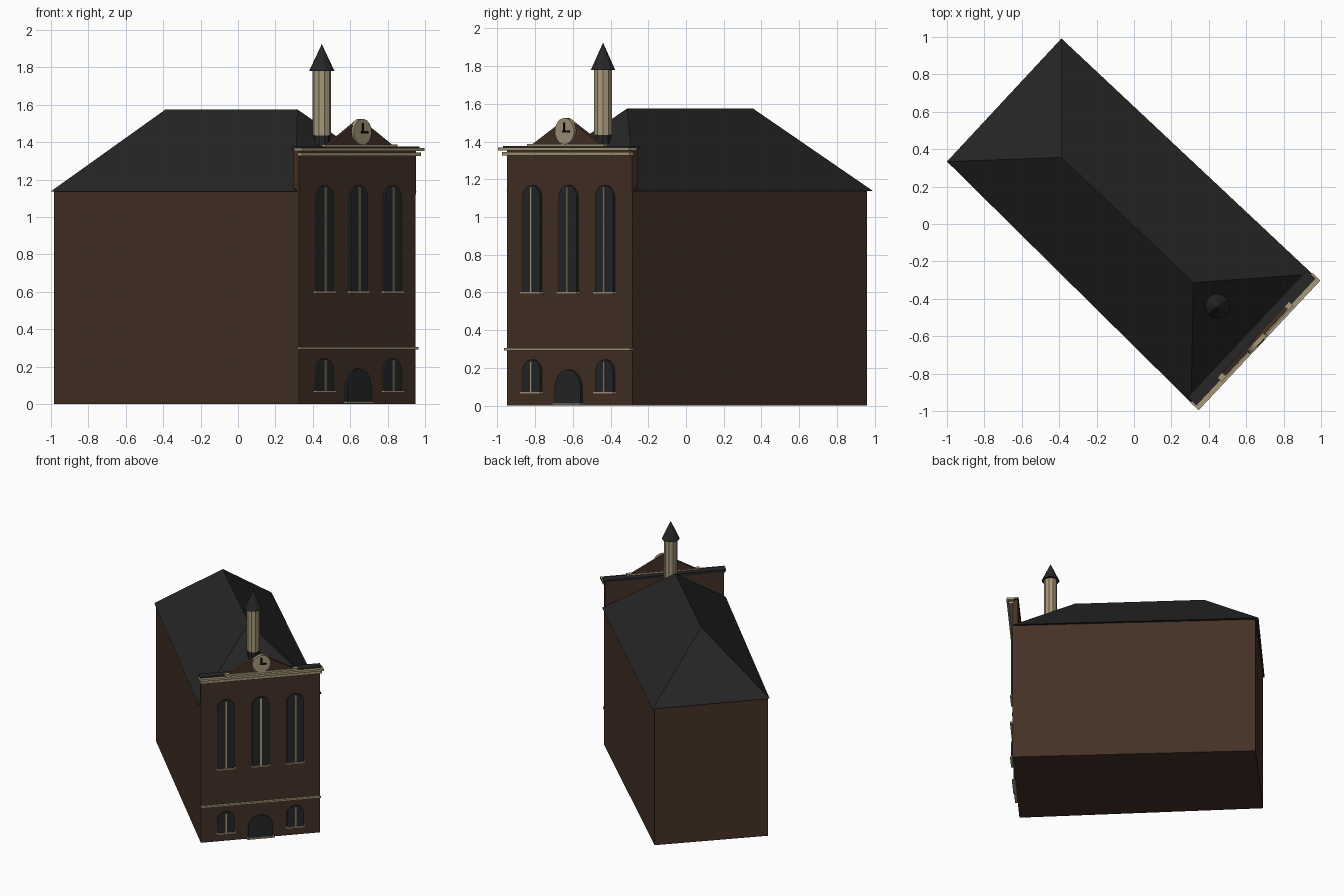
import bpy, math
from mathutils import Matrix

if "Cube" in bpy.data.objects:
    bpy.data.objects.remove(bpy.data.objects["Cube"])


def mat(name, r, g, b):
    m = bpy.data.materials.new(name)
    m.diffuse_color = (r, g, b, 1)
    m.use_nodes = True
    m.node_tree.nodes["Principled BSDF"].inputs["Base Color"].default_value = m.diffuse_color
    return m


BRICK = mat("brown_brick", 0.058, 0.030, 0.019)
SLATE = mat("dark_slate", 0.019, 0.019, 0.019)
STONE = mat("tan_stone", 0.38, 0.31, 0.195)
GLASS = mat("dark_glass", 0.017, 0.020, 0.021)
BLACK = mat("black_iron", 0.004, 0.004, 0.004)

# Facade frame: x runs along the facade, -y points out of it
FACADE = Matrix.Translation((0.6375, -0.6175, 0)) @ Matrix.Rotation(math.radians(46.8), 4, 'Z')


def mesh(name, verts, faces, material, frame=Matrix()):
    me = bpy.data.meshes.new(name)
    me.from_pydata(verts, [], faces)
    me.transform(frame)
    me.materials.append(material)
    ob = bpy.data.objects.new(name, me)
    bpy.context.collection.objects.link(ob)
    return ob


def loft(name, a, b, material, frame=Matrix()):
    """Closed solid between two rings of equal length."""
    n = len(a)
    faces = [tuple(reversed(range(n))), tuple(range(n, 2 * n))]
    faces += [(i, (i + 1) % n, n + (i + 1) % n, n + i) for i in range(n)]
    return mesh(name, a + b, faces, material, frame)


def plate(name, outline, v0, v1, material):
    """Outline (u, z), counter-clockwise, standing out of the facade from v0 to v1."""
    return loft(name, [(u, -v0, z) for u, z in outline],
                [(u, -v1, z) for u, z in outline], material, FACADE)


def bar(name, u0, u1, z0, z1, v0, v1, material):
    return plate(name, [(u0, z0), (u1, z0), (u1, z1), (u0, z1)], v0, v1, material)


def arch(u, width, z0, z1, steps=10):
    r = width / 2
    return [(u - r, z0), (u + r, z0)] + [
        (u + r * math.cos(math.pi * i / steps), z1 - r + r * math.sin(math.pi * i / steps))
        for i in range(steps + 1)]


def circle(cx, cy, r, n, z):
    return [(cx + r * math.cos(2 * math.pi * i / n), cy + r * math.sin(2 * math.pi * i / n), z)
            for i in range(n)]


# Main hall
plan = [(0.325, -0.95), (0.95, -0.285), (-0.385, 0.96), (-0.985, 0.335)]
loft("hall_walls", [(x, y, 0) for x, y in plan], [(x, y, 1.14) for x, y in plan], BRICK)

# Hipped roof
eaves = [(0.305, -0.955, 1.138), (0.955, -0.268, 1.138), (-0.388, 0.992, 1.138), (-1.0, 0.334, 1.138)]
ridge = [(0.318, -0.313, 1.575), (-0.388, 0.356, 1.575)]
mesh("hip_roof", eaves + ridge,
     [(0, 1, 4), (1, 2, 5, 4), (2, 3, 5), (3, 0, 4, 5), (3, 2, 1, 0)], SLATE)

# Raised facade wall, cornices and belt course
bar("parapet", -0.456, 0.456, 1.12, 1.36, -0.04, 0.001, BRICK)
bar("parapet_cap", -0.465, 0.465, 1.36, 1.378, -0.045, 0.02, SLATE)
bar("lower_cornice", -0.465, 0.465, 1.326, 1.345, 0, 0.03, STONE)
bar("upper_cornice", -0.476, 0.476, 1.353, 1.37, -0.015, 0.046, STONE)
bar("belt_course", -0.459, 0.459, 0.292, 0.306, 0, 0.02, STONE)

# Pediment with clock
bar("pediment_step", -0.28, 0.28, 1.374, 1.388, 0, 0.032, STONE)
plate("pediment", [(-0.25, 1.385), (0.25, 1.385), (0, 1.525)], 0, 0.025, BRICK)
plate("clock_face", [(x, z + 1.455) for x, z, _ in circle(0, 0, 0.07, 24, 0)], 0.015, 0.04, STONE)
bar("clock_minute_hand", -0.006, 0.006, 1.447, 1.502, 0.04, 0.045, BLACK)
bar("clock_hour_hand", -0.012, 0.04, 1.447, 1.459, 0.04, 0.045, BLACK)

# Windows, mullions and sills
for u in (-0.265, 0, 0.265):
    rows = [("tall", 0.60, 1.17)] + ([("small", 0.07, 0.245)] if u else [])
    for kind, z0, z1 in rows:
        plate(kind + "_window", arch(u, 0.13, z0, z1), -0.005, 0.015, GLASS)
        bar(kind + "_window_mullion", u - 0.006, u + 0.006, z0, z1 - 0.01, 0.015, 0.021, STONE)
        bar(kind + "_window_sill", u - 0.075, u + 0.075, z0 - 0.008, z0 + 0.004, 0, 0.026, STONE)

# Door and threshold
plate("door", arch(0, 0.19, 0.005, 0.19), -0.005, 0.015, GLASS)
bar("door_threshold", -0.105, 0.105, 0.002, 0.014, 0, 0.026, STONE)

# Turret with spire
cx, cy = 0.448, -0.44
loft("turret_base", circle(cx, cy, 0.045, 10, 1.33), circle(cx, cy, 0.045, 10, 1.436), SLATE)
loft("turret_shaft", circle(cx, cy, 0.05, 10, 1.436), circle(cx, cy, 0.05, 10, 1.785), STONE)
mesh("turret_spire", circle(cx, cy, 0.068, 10, 1.78) + [(cx, cy, 1.925)],
     [(i, (i + 1) % 10, 10) for i in range(10)] + [tuple(reversed(range(10)))], SLATE)
